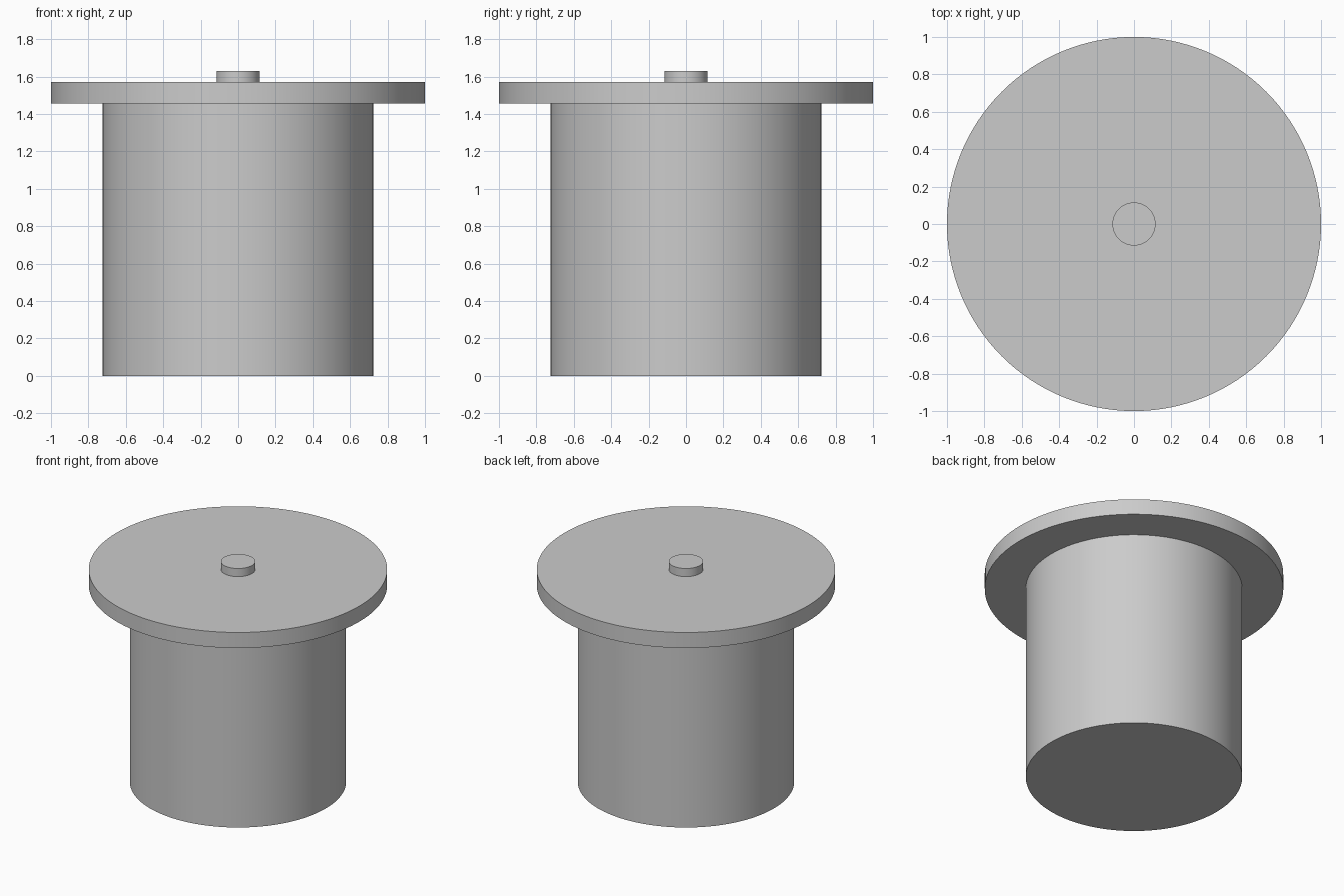
import bpy
import math

cube = bpy.data.objects.get("Cube")
if cube:
    bpy.data.objects.remove(cube, do_unlink=True)

# Single grey material
grey = bpy.data.materials.new("light grey")
grey.use_nodes = True
colour = (0.6, 0.6, 0.6, 1)
grey.diffuse_color = colour
grey.node_tree.nodes["Principled BSDF"].inputs["Base Color"].default_value = colour


def disc(name, radius, bottom, top):
    """Upright closed cylinder between two heights."""
    bpy.ops.mesh.primitive_cylinder_add(
        vertices=128, radius=radius, depth=top - bottom,
        location=(0, 0, (bottom + top) / 2))
    obj = bpy.context.object
    obj.name = name
    obj.data.materials.append(grey)
    bpy.ops.object.shade_smooth_by_angle(angle=math.radians(30))
    return obj


# Drum body, wide flange and small centre stud, stacked
disc("body", 0.725, 0, 1.455)
disc("flange", 1.0, 1.455, 1.57)
disc("centre_stud", 0.115, 1.57, 1.63)
